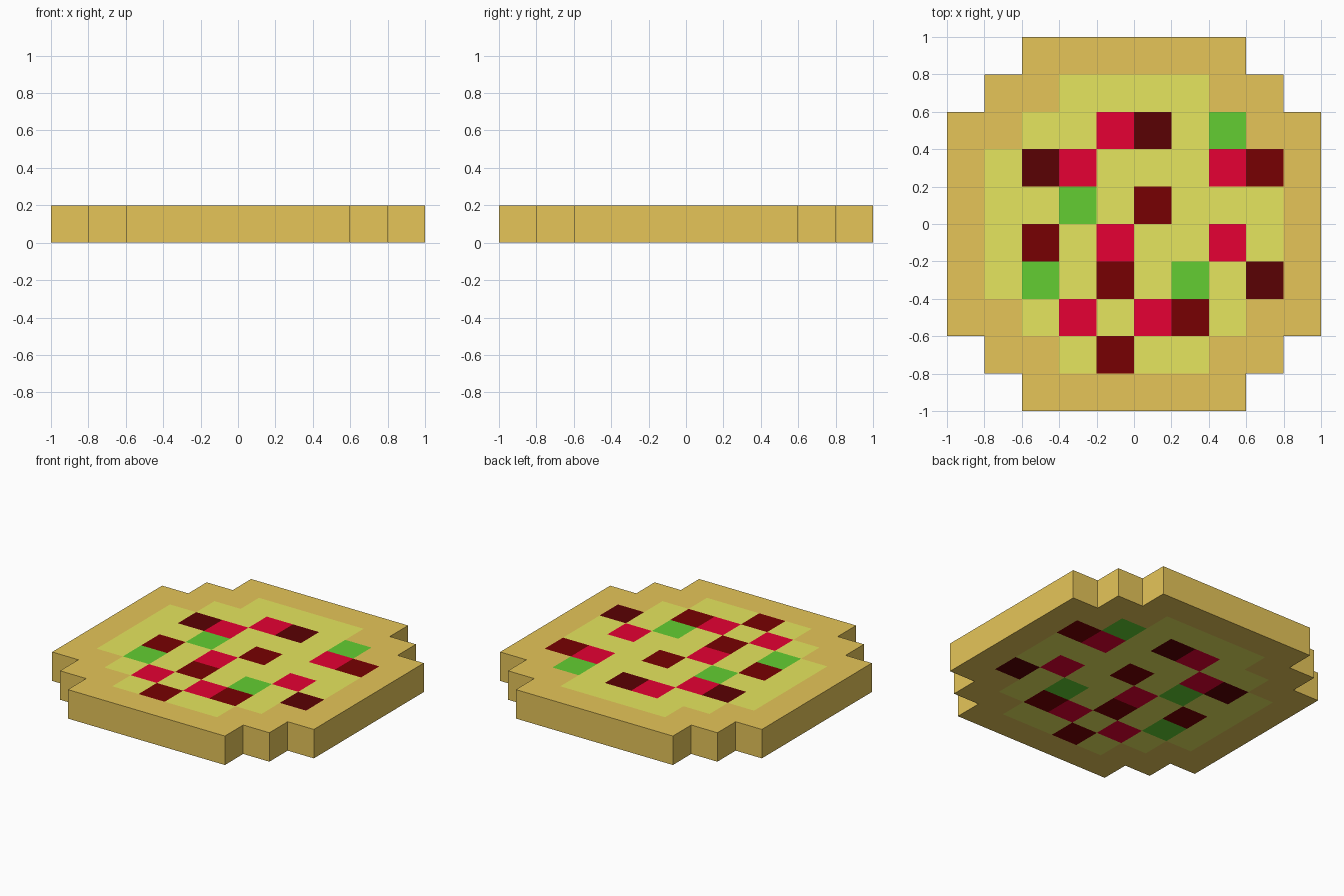
import bpy
import bmesh

if "Cube" in bpy.data.objects:
    bpy.data.objects.remove(bpy.data.objects["Cube"])

# Pixel plan of the pizza, back row first: C crust, K cheese, R/M/D meat tones, G herbs
PLAN = [
    "..CCCCCC..",
    ".CCKKKKCC.",
    "CCKKRDKGCC",
    "CKDRKKKRMC",
    "CKKGKMKKKC",
    "CKMKRKKRKC",
    "CKGKMKGKDC",
    "CCKRKRMKCC",
    ".CCKMKKCC.",
    "..CCCCCC..",
]
CELL, HEIGHT = 0.2, 0.2

# letter: part name, material name, sRGB colour
PARTS = {
    "C": ("crust", "golden crust", (230, 197, 89)),
    "K": ("cheese", "pale cheese", (230, 230, 94)),
    "R": ("tomato_pieces", "bright red", (230, 0, 51)),
    "M": ("sausage_pieces", "maroon", (119, 0, 2)),
    "D": ("dark_sausage_pieces", "dark maroon", (90, 1, 3)),
    "G": ("herb_pieces", "leaf green", (99, 206, 50)),
}


def linear(v):
    v /= 255
    return v / 12.92 if v <= 0.04045 else ((v + 0.055) / 1.055) ** 2.4


def cell(col, row):
    inside = 0 <= row < len(PLAN) and 0 <= col < len(PLAN[0])
    return PLAN[row][col] if inside else "."


def build_part(letter, name, mat_name, rgb):
    bm = bmesh.new()
    for row in range(len(PLAN)):
        for col in range(len(PLAN[0])):
            if cell(col, row) != letter:
                continue
            x0, y1 = -1 + col * CELL, 1 - row * CELL
            x1, y0 = x0 + CELL, y1 - CELL
            ring = [(x0, y0), (x1, y0), (x1, y1), (x0, y1)]
            low = [bm.verts.new((x, y, 0)) for x, y in ring]
            top = [bm.verts.new((x, y, HEIGHT)) for x, y in ring]
            bm.faces.new(top)
            bm.faces.new(low[::-1])
            # side walls only where the plan is empty next door
            for i, (dc, dr) in enumerate([(0, 1), (1, 0), (0, -1), (-1, 0)]):
                if cell(col + dc, row + dr) == ".":
                    j = (i + 1) % 4
                    bm.faces.new((low[i], low[j], top[j], top[i]))
    # Join the cells of this part
    bmesh.ops.remove_doubles(bm, verts=bm.verts, dist=0.001)
    mesh = bpy.data.meshes.new(name)
    bm.to_mesh(mesh)
    bm.free()
    mat = bpy.data.materials.new(mat_name)
    mat.diffuse_color = (*[linear(v) for v in rgb], 1)
    mat.use_nodes = True
    mat.node_tree.nodes["Principled BSDF"].inputs["Base Color"].default_value = mat.diffuse_color
    mesh.materials.append(mat)
    bpy.context.collection.objects.link(bpy.data.objects.new(name, mesh))


for letter, spec in PARTS.items():
    build_part(letter, *spec)
